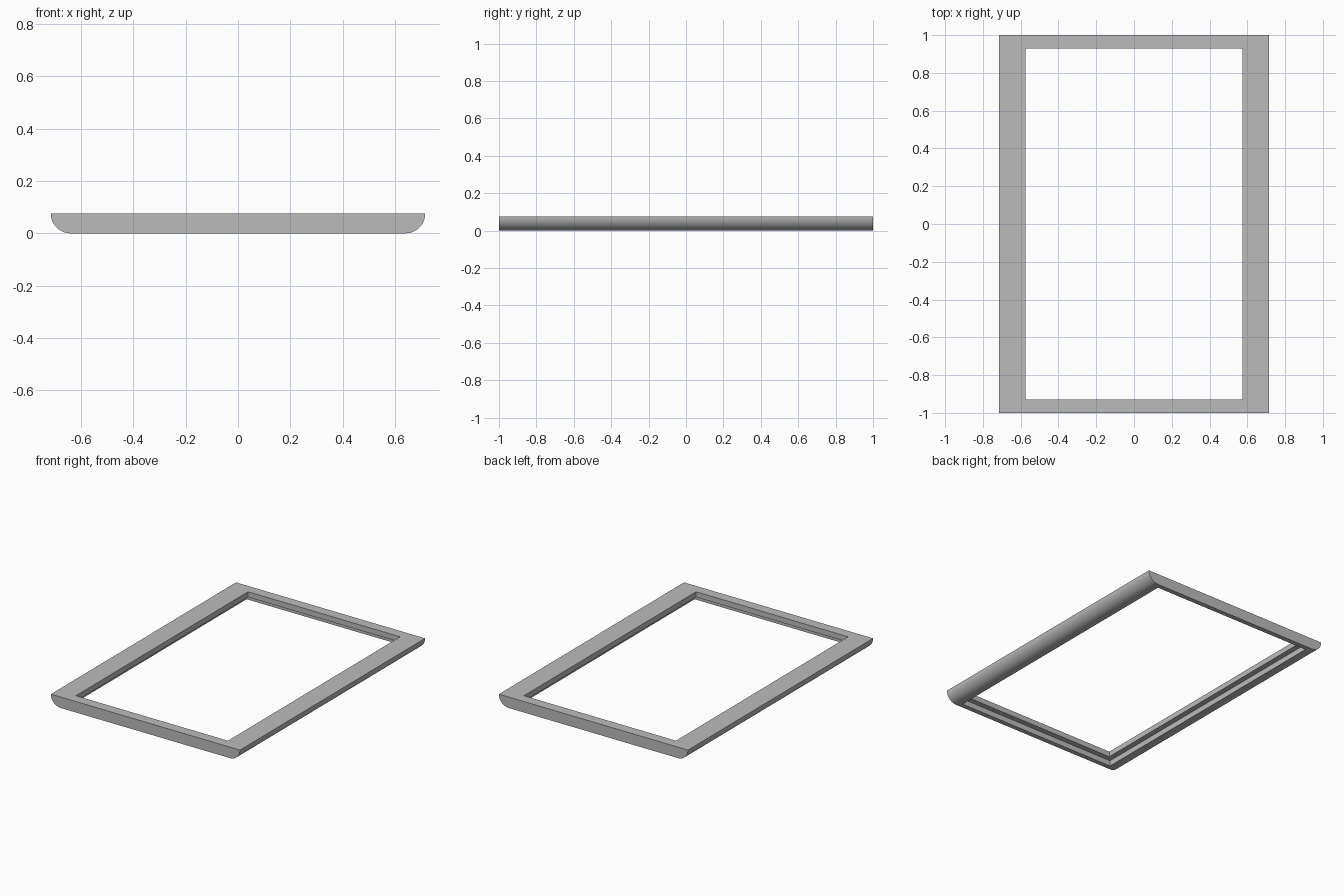
import bpy, bmesh, math
from mathutils import Vector

if "Cube" in bpy.data.objects:
    bpy.data.objects.remove(bpy.data.objects["Cube"])

HALF_W, HALF_L, HEIGHT = 0.715, 1.0, 0.075
OPEN_X, OPEN_Y = 0.575, 0.93
REBATE, LEDGE_Z = 0.037, 0.038
STEPS = 16

grey = bpy.data.materials.new("mid_grey")
grey.use_nodes = True
grey.diffuse_color = (0.5, 0.5, 0.5, 1)
grey.node_tree.nodes["Principled BSDF"].inputs["Base Color"].default_value = (0.5, 0.5, 0.5, 1)


def make_object(name, bm):
    bmesh.ops.recalc_face_normals(bm, faces=bm.faces)
    mesh = bpy.data.meshes.new(name)
    bm.to_mesh(mesh)
    bm.free()
    mesh.materials.append(grey)
    obj = bpy.data.objects.new(name, mesh)
    bpy.context.collection.objects.link(obj)
    return obj


def box_cutter(name, half_x, half_y, low, high):
    bm = bmesh.new()
    bmesh.ops.create_cube(bm, size=1)
    for v in bm.verts:
        v.co = Vector((v.co.x * 2 * half_x, v.co.y * 2 * half_y,
                       low + (v.co.z + 0.5) * (high - low)))
    obj = make_object(name, bm)
    obj.hide_render = True
    return obj


# Slab with quarter-round long edges: flat top, curved underside
right_arc = []
for i in range(STEPS + 1):
    a = math.pi / 2 * i / STEPS
    right_arc.append((HALF_W - HEIGHT * (1 - math.cos(a)), HEIGHT * (1 - math.sin(a))))
profile = right_arc + [(-x, z) for x, z in reversed(right_arc)]

bm = bmesh.new()
face = bm.faces.new([bm.verts.new((x, -HALF_L, z)) for x, z in profile])
extruded = bmesh.ops.extrude_face_region(bm, geom=[face])
moved = [g for g in extruded["geom"] if isinstance(g, bmesh.types.BMVert)]
bmesh.ops.translate(bm, verts=moved, vec=(0, 2 * HALF_L, 0))
frame = make_object("picture_frame", bm)

# Through opening, and the wider rebate cut into the underside
cutters = [
    box_cutter("opening_cutter", OPEN_X, OPEN_Y, -0.1, 0.2),
    box_cutter("rebate_cutter", OPEN_X + REBATE, OPEN_Y + REBATE, -0.1, LEDGE_Z),
]
bpy.ops.object.select_all(action="DESELECT")
frame.select_set(True)
bpy.context.view_layer.objects.active = frame
for cutter in cutters:
    mod = frame.modifiers.new(cutter.name, "BOOLEAN")
    mod.operation = "DIFFERENCE"
    mod.solver = "EXACT"
    mod.object = cutter
    bpy.ops.object.modifier_apply(modifier=mod.name)
    bpy.data.objects.remove(cutter)

bpy.ops.object.shade_smooth_by_angle(angle=math.radians(30))
